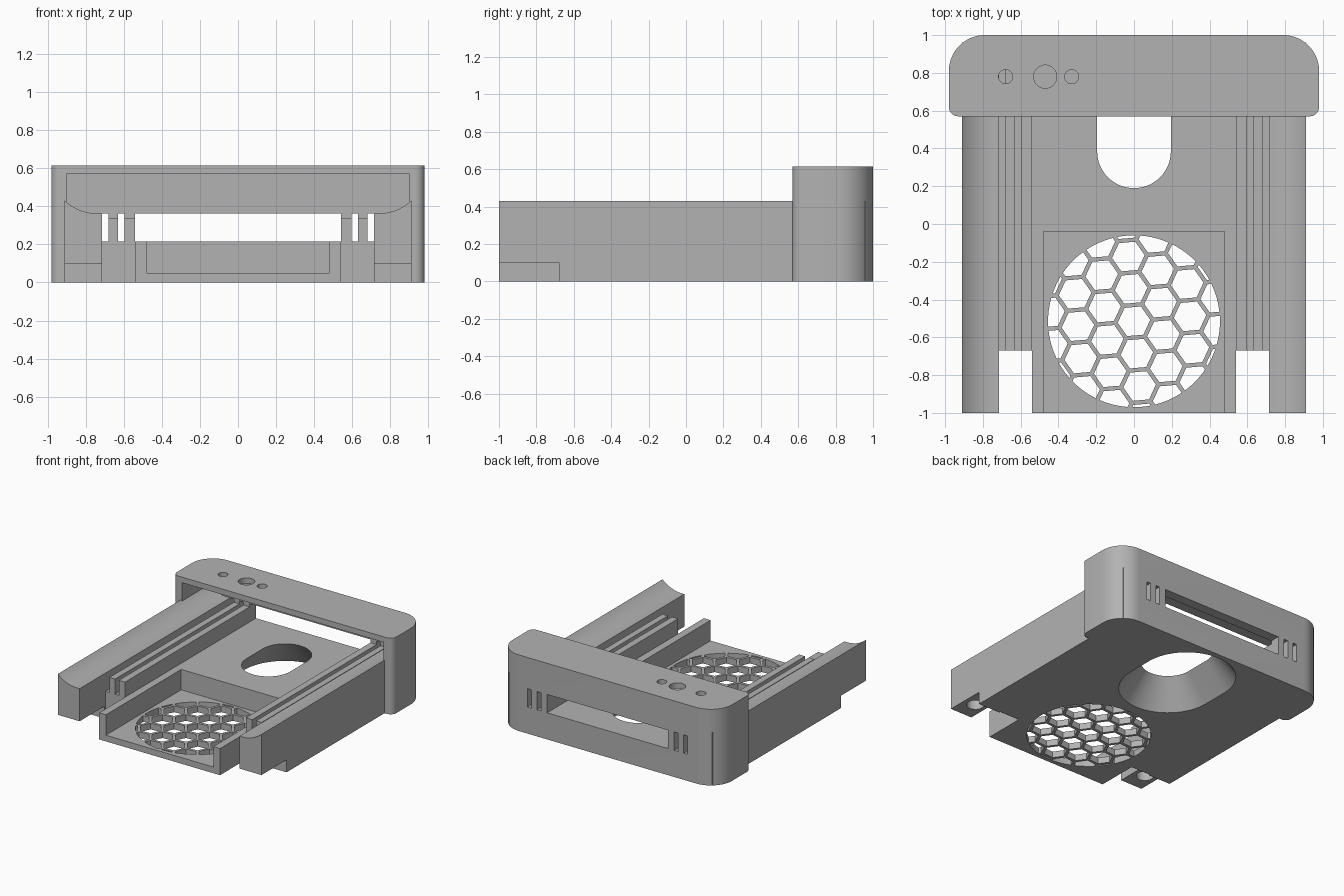
import bpy, bmesh, math
from mathutils import Matrix, Vector

if "Cube" in bpy.data.objects:
    bpy.data.objects.remove(bpy.data.objects["Cube"], do_unlink=True)

grey = bpy.data.materials.new("plain grey")
grey.use_nodes = True
COLOUR = (0.45, 0.45, 0.45, 1)
grey.diffuse_color = COLOUR
grey.node_tree.nodes["Principled BSDF"].inputs["Base Color"].default_value = COLOUR


def finish(name, bm):
    bmesh.ops.recalc_face_normals(bm, faces=bm.faces)
    mesh = bpy.data.meshes.new(name)
    bm.to_mesh(mesh)
    bm.free()
    mesh.materials.append(grey)
    obj = bpy.data.objects.new(name, mesh)
    bpy.context.collection.objects.link(obj)
    return obj


def loft(bm, lower, upper):
    """Solid between two matching outlines."""
    a = [bm.verts.new(p) for p in lower]
    b = [bm.verts.new(p) for p in upper]
    bm.faces.new(a[::-1])
    bm.faces.new(b)
    for i in range(len(a)):
        j = (i + 1) % len(a)
        bm.faces.new((a[i], a[j], b[j], b[i]))


def arc(cx, cy, r, start, end, n):
    angles = [math.radians(start + (end - start) * i / n) for i in range(n + 1)]
    return [(cx + r * math.cos(t), cy + r * math.sin(t)) for t in angles]


def prism(bm, outline, z0, z1):
    loft(bm, [(x, y, z0) for x, y in outline], [(x, y, z1) for x, y in outline])


def box(bm, x0, x1, y0, y1, z0, z1):
    prism(bm, [(x0, y0), (x1, y0), (x1, y1), (x0, y1)], z0, z1)


def disc(x, y, r, n=48):
    return arc(x, y, r, 0, 360, n)[:-1]


def boolean(target, tool, operation="DIFFERENCE"):
    mod = target.modifiers.new(operation.lower(), "BOOLEAN")
    mod.operation, mod.solver, mod.object = operation, "EXACT", tool
    graph = bpy.context.evaluated_depsgraph_get()
    mesh = bpy.data.meshes.new_from_object(target.evaluated_get(graph))
    target.modifiers.clear()
    target.data = mesh
    bpy.data.objects.remove(tool, do_unlink=True)


FLOOR, RAIL, SIDE = 0.215, 0.337, 0.363

# Tray: channelled cross-section with rails and scooped side walls
half = [(0.54, FLOOR), (0.54, RAIL), (0.595, RAIL), (0.595, FLOOR), (0.63, FLOOR),
        (0.63, RAIL), (0.68, RAIL), (0.68, FLOOR), (0.715, FLOOR), (0.715, SIDE)]
half += arc(0.74, SIDE + 0.249, 0.249, -90, -47, 10) + [(0.91, 0)]
section = half + [(-x, z) for x, z in reversed(half)]
bm = bmesh.new()
loft(bm, [(x, -1, z) for x, z in section], [(x, 0.96, z) for x, z in section])
tray = finish("tray_with_rear_housing", bm)

# Rear housing: rounded block, hollow and open towards the tray
outline = (arc(0.93, 0.62, 0.05, -90, 0, 8) + arc(0.79, 0.81, 0.19, 0, 90, 20)
           + arc(-0.79, 0.81, 0.19, 90, 180, 20) + arc(-0.93, 0.62, 0.05, 180, 270, 8))
bm = bmesh.new()
prism(bm, outline, 0, 0.615)
housing = finish("rear_housing", bm)
bm = bmesh.new()
box(bm, -0.9, 0.9, 0.4, 0.92, -0.1, 0.57)
boolean(housing, finish("hollow_cutter", bm))
boolean(tray, housing, "UNION")

# Rear window with slots, front notches, fan pocket and undercut feet
bm = bmesh.new()
box(bm, -0.54, 0.54, 0.9, 1.1, FLOOR, SIDE)
box(bm, -0.48, 0.48, -1.1, -0.04, 0.05, 0.5)
for s in (-1, 1):
    for a, b in ((0.595, 0.63), (0.68, 0.715)):
        box(bm, *sorted((s * a, s * b)), 0.9, 1.1, FLOOR, SIDE)
    box(bm, *sorted((s * 0.54, s * 0.715)), -1.1, -0.67, -0.1, 0.6)
boolean(tray, finish("opening_cutter", bm))
bm = bmesh.new()
for s in (-1, 1):
    box(bm, *sorted((s * 0.7, s * 1.0)), -1.1, -0.68, -0.1, 0.1)
boolean(tray, finish("undercut_cutter", bm))

# Flared cable opening, blind foot holes and control holes
bm = bmesh.new()


def stadium(r, z):
    pts = arc(0, 0.6, r, 0, 180, 32) + arc(0, 0.385, r, 180, 360, 32)
    return [(x, y, z) for x, y in pts]


loft(bm, stadium(0.36, 0), stadium(0.195, FLOOR))
loft_top = bm.verts[:]
for v in loft_top:
    # run slightly past both faces along the flare
    centre = Vector((0, 0.6 if v.co.y > 0.5 else 0.385, 0))
    out = Vector((v.co.x, v.co.y, 0)) - centre
    step = 0.01 * (0.36 - 0.195) / FLOOR
    low = v.co.z < 0.1
    v.co += out.normalized() * (step if low else -step)
    v.co.z += -0.01 if low else 0.01
for s in (-1, 1):
    prism(bm, disc(s * 0.81, -0.84, 0.065), 0.05, 0.2)
for x, r in ((-0.68, 0.037), (-0.47, 0.061), (-0.33, 0.037)):
    prism(bm, disc(x, 0.78, r), 0.5, 0.7)
boolean(tray, finish("hole_cutter", bm))

# Honeycomb fan grille: hexagons trimmed to a circle
PITCH, WALL, TILT = 0.172, 0.022, 5
bm = bmesh.new()
turn = Matrix.Rotation(math.radians(TILT), 2)
radius = (PITCH - WALL) / math.sqrt(3)
for i in range(-4, 5):
    for j in range(-6, 7):
        c = turn @ Vector((i * PITCH * math.sqrt(0.75), (j + i / 2) * PITCH))
        if c.length < 0.53:
            prism(bm, arc(c.x, c.y - 0.515, radius, TILT, TILT + 300, 5), -0.1, 0.15)
cells = finish("grille_cutter", bm)
bm = bmesh.new()
prism(bm, disc(0, -0.515, 0.455, 96), -0.05, 0.1)
boolean(cells, finish("grille_limit", bm), "INTERSECT")
boolean(tray, cells)

# Smooth curved walls, keep hard edges
bpy.ops.object.select_all(action="DESELECT")
tray.select_set(True)
bpy.context.view_layer.objects.active = tray
bpy.ops.object.shade_smooth_by_angle(angle=math.radians(30))
